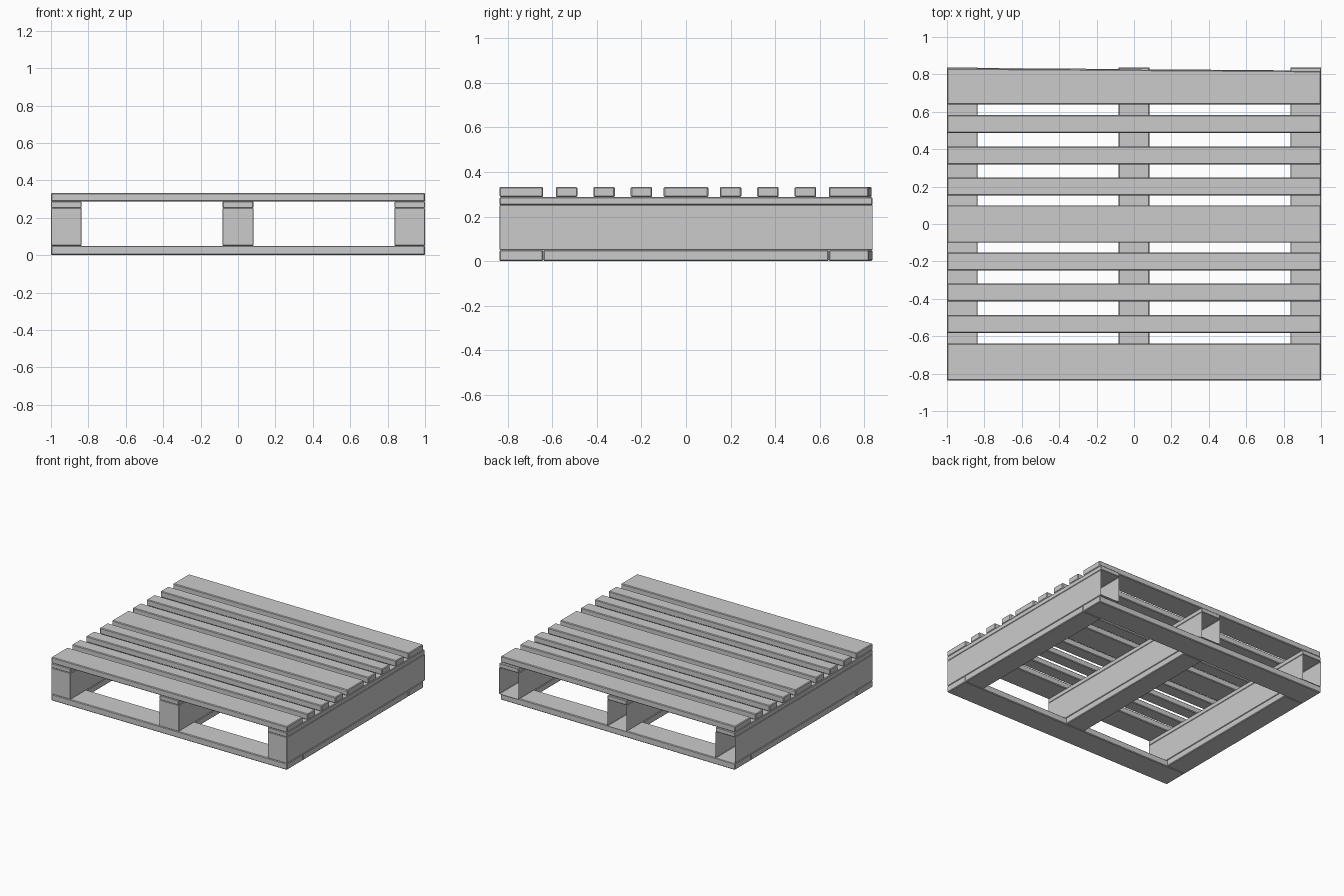
import bpy, bmesh

if "Cube" in bpy.data.objects:
    bpy.data.objects.remove(bpy.data.objects["Cube"])


def board(name, x0, x1, y0, y1, z0, z1, open_back=False, skew=0.0, bevel=0.005):
    """Box-shaped timber with slightly chamfered edges."""
    bm = bmesh.new()
    bmesh.ops.create_cube(bm, size=1)
    for v in bm.verts:
        v.co.x = x1 if v.co.x > 0 else x0
        v.co.y = y1 if v.co.y > 0 else y0
        v.co.z = z1 if v.co.z > 0 else z0
        # slightly out-of-square right rear corner
        if v.co.x == max(x0, x1) and abs(v.co.y - y1) < 1e-5:
            v.co.y -= skew
    if open_back:
        bm.normal_update()
        back = [f for f in bm.faces if f.normal.y > 0.9]
        bmesh.ops.delete(bm, geom=back, context='FACES_ONLY')
    mesh = bpy.data.meshes.new(name)
    bm.to_mesh(mesh)
    bm.free()
    obj = bpy.data.objects.new(name, mesh)
    bpy.context.collection.objects.link(obj)
    mod = obj.modifiers.new("chamfer", 'BEVEL')
    mod.width = bevel
    mod.segments = 1
    mod.limit_method = 'ANGLE'
    return obj


L = 0.836   # half depth
E = 0.64    # inner edge of the end boards

# bottom frame: front and rear boards plus three runners between them
board("bottom_board_front", -1, 1, -L, -E, 0, 0.05)
board("bottom_board_rear", -1, 1, E, L, 0, 0.05, skew=0.016)

# three rows: runner, beam (open at the rear) and upper stringer
for side, x in (("left", -0.918), ("centre", 0.0), ("right", 0.918)):
    a, b = x - 0.082, x + 0.082
    board("bottom_runner_" + side, a, b, -E, E, 0, 0.05)
    board("beam_" + side, a, b, -L, L, 0.05, 0.252, open_back=True, bevel=0.003)
    board("stringer_" + side, a, b, -L, L, 0.252, 0.287, bevel=0.004)

# deck: wide boards at the ends and centre
board("deck_board_front", -1, 1, -L, -E, 0.287, 0.333)
board("deck_board_centre", -1, 1, -0.1, 0.1, 0.287, 0.333)
board("deck_board_rear", -1, 1, E, 0.832, 0.287, 0.333, skew=0.014)

# deck: narrow slats mirrored about the centre
for i, y in enumerate((0.2, 0.367, 0.535)):
    for s in (-1, 1):
        c = s * y
        board(f"deck_slat_{'front' if s < 0 else 'rear'}_{i + 1}",
              -1, 1, c - 0.048, c + 0.048, 0.287, 0.333)
